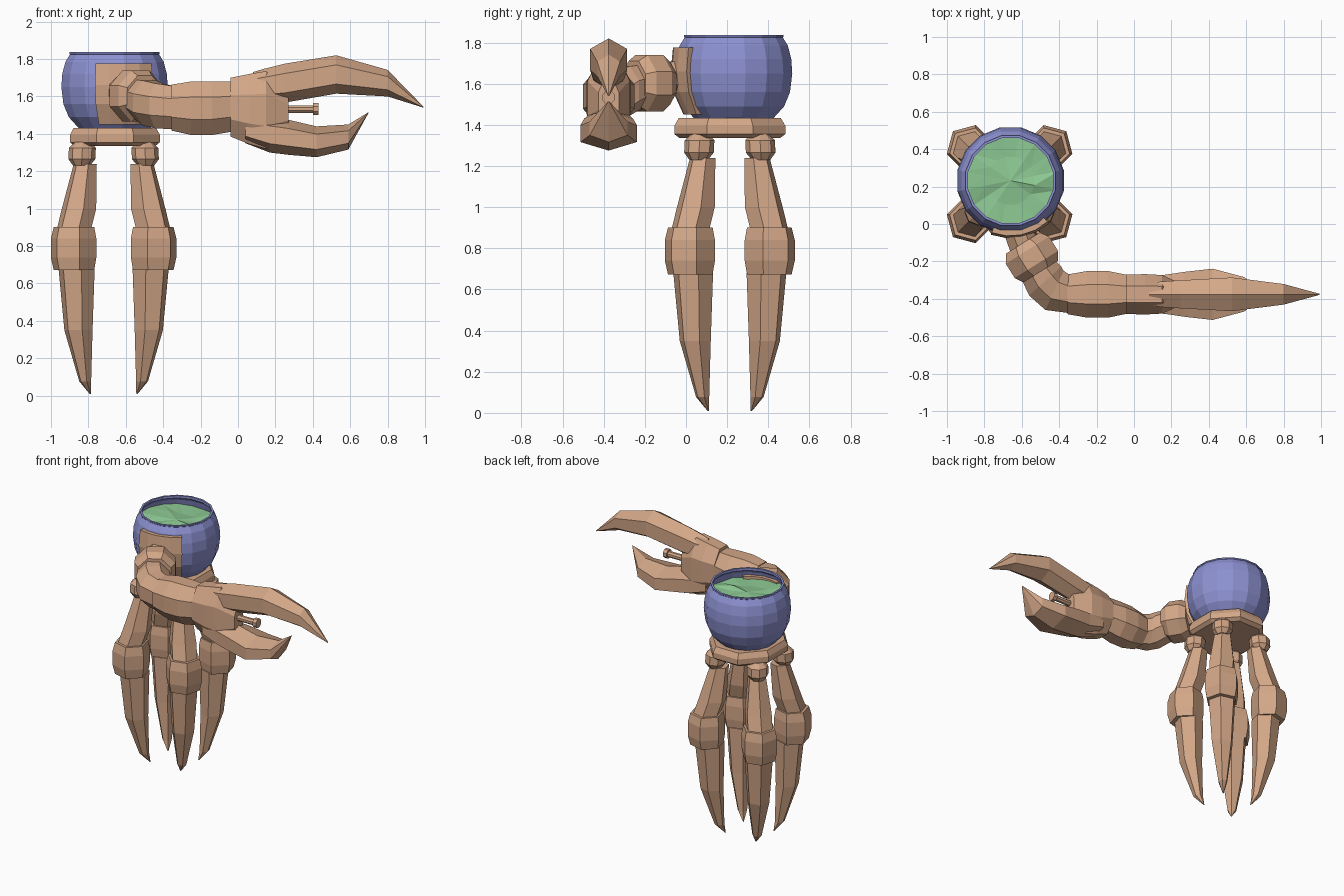
import bpy, bmesh, math, random
from mathutils import Vector as V

if "Cube" in bpy.data.objects:
    bpy.data.objects.remove(bpy.data.objects["Cube"])

random.seed(4)


def material(name, rgb):
    m = bpy.data.materials.new(name)
    m.diffuse_color = (*rgb, 1)
    m.use_nodes = True
    m.node_tree.nodes["Principled BSDF"].inputs["Base Color"].default_value = m.diffuse_color
    return m


TAN = material("tan_shell", (0.65, 0.385, 0.245))
BLUE = material("blue_bowl", (0.265, 0.285, 0.64))
GREEN = material("green_liquid", (0.265, 0.58, 0.29))
Z = V((0, 0, 1))


def finish(name, bm, mat):
    bmesh.ops.recalc_face_normals(bm, faces=bm.faces)
    me = bpy.data.meshes.new(name)
    bm.to_mesh(me)
    bm.free()
    me.materials.append(mat)
    ob = bpy.data.objects.new(name, me)
    bpy.context.collection.objects.link(ob)
    return ob


def loft(name, sections, sides, mat, phase=0.0, caps=True):
    """Skin rings; each section is (centre, scaled u axis, scaled v axis)."""
    bm = bmesh.new()
    rings = []
    for c, u, v in sections:
        ring = []
        for i in range(sides):
            a = phase + 2 * math.pi * i / sides
            ring.append(bm.verts.new(V(c) + u * math.cos(a) + v * math.sin(a)))
        rings.append(ring)
    for r, s in zip(rings, rings[1:]):
        for i in range(sides):
            j = (i + 1) % sides
            bm.faces.new((r[i], r[j], s[j], s[i]))
    if caps:
        bm.faces.new(rings[0])
        bm.faces.new(rings[-1])
    return finish(name, bm, mat)


def lathe(name, centre, profile, sides, mat, sx=1, sy=1, phase=0.0, caps=True):
    """Upright round part from (radius, height) pairs."""
    secs = [((*centre, z), V((r * sx, 0, 0)), V((0, r * sy, 0))) for r, z in profile]
    return loft(name, secs, sides, mat, phase, caps)


# Bowl: outer wall, lip, inner wall down to a floor
BC = (-0.66, 0.232)
wall = [(0.195, 1.43), (0.25, 1.49), (0.279, 1.56), (0.29, 1.65),
        (0.285, 1.72), (0.268, 1.785), (0.243, 1.825)]
inner = [(r - 0.012, z + 0.012) for r, z in reversed(wall[:6])]
lathe("bowl", BC, wall + [(0.246, 1.828), (0.246, 1.837), (0.232, 1.837),
      (0.232, 1.82)] + inner, 16, BLUE, phase=math.pi / 16)

# Liquid: gently rippled disc
bm = bmesh.new()
mid = bm.verts.new((*BC, 1.768))
rings = []
for r in (0.13, 0.262):
    rings.append([bm.verts.new((BC[0] + r * math.cos(i * math.pi / 8 + math.pi / 16),
                                BC[1] + r * math.sin(i * math.pi / 8 + math.pi / 16),
                                1.762 + random.uniform(-0.012, 0.012))) for i in range(16)])
for i in range(16):
    j = (i + 1) % 16
    bm.faces.new((mid, rings[0][i], rings[0][j]))
    bm.faces.new((rings[0][i], rings[1][i], rings[1][j]))
    bm.faces.new((rings[0][i], rings[1][j], rings[0][j]))
finish("liquid", bm, GREEN)

# Shoulder plate: curved patch hugging the bowl front
secs = []
for k in range(5):
    a = math.radians(-20 + 62 * k / 4)
    d = V((math.sin(a), -math.cos(a), 0))
    secs.append((a, d))
bm = bmesh.new()
outline = [(0.245, 1.45), (0.295, 1.56), (0.308, 1.66), (0.296, 1.775),
           (0.235, 1.775), (0.23, 1.66), (0.22, 1.56), (0.18, 1.45)]
rows = [[bm.verts.new(V((*BC, z)) + d * r) for r, z in outline] for a, d in secs]
for r, s in zip(rows, rows[1:]):
    for i in range(8):
        j = (i + 1) % 8
        bm.faces.new((r[i], r[j], s[j], s[i]))
for row in (rows[0], rows[-1]):
    bm.faces.new((row[0], row[1], row[6], row[7]))
    bm.faces.new((row[1], row[2], row[5], row[6]))
    bm.faces.new((row[2], row[3], row[4], row[5]))
finish("shoulder_plate", bm, TAN)

# Hip plate under the bowl
k = 1 / math.cos(math.pi / 8)
lathe("hip_plate", (-0.658, 0.213), [(0.9 * k, 1.335), (k, 1.355), (k, 1.395), (0.92 * k, 1.432)],
      8, TAN, 0.24, 0.27, math.pi / 8)

# Four legs: ball hip, thigh, knee, tapering foot; each row is (offset, height, radius)
LC = V((-0.665, 0.213, 0))
parts = {
    "hip_ball": [(0.155, 1.357, 0.04), (0.157, 1.325, 0.072), (0.16, 1.265, 0.072), (0.162, 1.23, 0.045)],
    "thigh": [(0.142, 1.238, 0.064), (0.175, 1.0, 0.095), (0.202, 0.89, 0.095)],
    "knee": [(0.202, 0.902, 0.112), (0.204, 0.84, 0.126), (0.204, 0.74, 0.126), (0.202, 0.672, 0.112)],
    "foot": [(0.188, 0.68, 0.1), (0.178, 0.35, 0.078), (0.142, 0.077, 0.033), (0.114, 0.008, 0.003)],
}
for sx, side in ((-1, "left"), (1, "right")):
    for sy, end in ((-1, "front"), (1, "back")):
        u = V((sx, sy, 0)).normalized()
        v = Z.cross(u)
        for part, rows in parts.items():
            secs = [(LC + V((sx * (o + 0.01), sy * (o - 0.01), z)), u * r, v * r) for o, z, r in rows]
            loft(f"{end}_{side}_{part}", secs, 8 if part == "hip_ball" else 6, TAN)


def arm(name, rows, sides=8):
    """Arm part from (x, y, z, heading in degrees, width radius, height radius)."""
    secs = []
    for x, y, z, h, w, t in rows:
        h = math.radians(h)
        secs.append(((x, y, z), V((-math.sin(h), math.cos(h), 0)) * w, Z * t))
    loft(name, secs, sides, TAN, math.pi / sides)


# Arm: shoulder joint, shoulder ring, elbow, forearm
arm("shoulder_joint", [(-0.62, -0.03, 1.635, -75, 0.085, 0.085),
                       (-0.585, -0.13, 1.62, -62, 0.085, 0.085)])
cx, cy = math.cos(math.radians(-58)), math.sin(math.radians(-58))
arm("shoulder_ring", [(-0.546 + cx * t, -0.178 + cy * t, 1.602, -58, r, r)
                      for t, r in ((-0.09, 0.115), (-0.045, 0.148), (0.045, 0.148), (0.09, 0.118))])
arm("elbow", [(-0.53, -0.22, 1.59, -58, 0.105, 0.11), (-0.475, -0.305, 1.565, -48, 0.125, 0.13),
              (-0.425, -0.355, 1.55, -25, 0.125, 0.13), (-0.345, -0.376, 1.54, -5, 0.108, 0.125)])
arm("forearm", [(-0.355, -0.376, 1.54, 0, 0.115, 0.133), (-0.25, -0.376, 1.537, 0, 0.135, 0.155),
                (-0.14, -0.376, 1.537, 0, 0.135, 0.155), (-0.035, -0.376, 1.545, 0, 0.112, 0.145)])


def claw(name, rows, sides):
    """Pincer part along x from (x, top, bottom, half width)."""
    flat = math.pi / sides if sides == 8 else math.pi / 6
    ku = 1 / math.cos(flat)
    kv = 1 / math.cos(flat) if sides == 8 else 1
    secs = [((x, -0.376, (t + b) / 2), V((0, w * ku, 0)), Z * ((t - b) / 2 * kv))
            for x, t, b, w in rows]
    loft(name, secs, sides, TAN, flat)


# Claw: palm, two pincers and a small nozzle between them
claw("palm", [(-0.04, 1.7, 1.385, 0.105), (0.06, 1.72, 1.345, 0.108),
              (0.15, 1.735, 1.32, 0.103), (0.27, 1.62, 1.41, 0.05)], 8)
claw("upper_pincer", [(0.08, 1.73, 1.58, 0.055), (0.14, 1.748, 1.565, 0.068), (0.25, 1.775, 1.567, 0.075),
                      (0.525, 1.82, 1.615, 0.09), (0.8, 1.742, 1.6, 0.055), (0.992, 1.545, 1.54, 0.003)], 6)
claw("lower_pincer", [(0.04, 1.5, 1.35, 0.095), (0.17, 1.49, 1.3, 0.105), (0.27, 1.475, 1.288, 0.12),
                      (0.42, 1.44, 1.275, 0.137), (0.59, 1.45, 1.316, 0.092), (0.697, 1.515, 1.51, 0.003)], 6)
claw("nozzle", [(0.22, 1.552, 1.512, 0.02), (0.4, 1.552, 1.512, 0.02),
                (0.4, 1.564, 1.502, 0.03), (0.43, 1.564, 1.502, 0.03)], 8)
